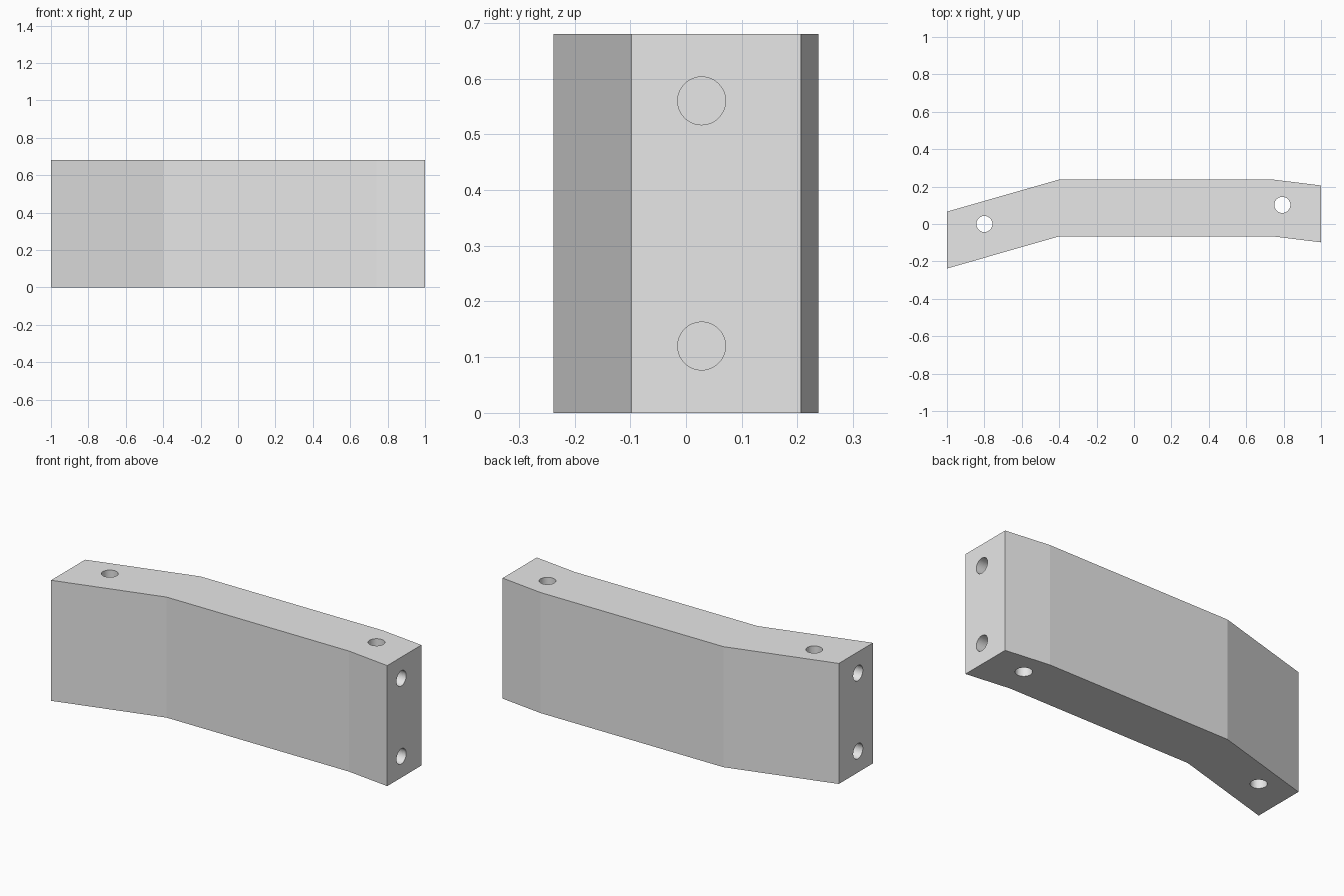
import bpy
import bmesh
import math

cube = bpy.data.objects.get("Cube")
if cube:
    bpy.data.objects.remove(cube, do_unlink=True)

HEIGHT = 0.68
THICK = 0.304
HOLE_R = 0.043
HOLE_DEPTH = 0.13

grey = bpy.data.materials.new("light grey")
grey.use_nodes = True
colour = (0.8, 0.8, 0.8, 1)
grey.diffuse_color = colour
grey.node_tree.nodes["Principled BSDF"].inputs["Base Color"].default_value = colour

# Bent bar: a front line offset backwards, then extruded upwards
front = [(-1, -0.238), (-0.4, -0.066), (0.74, -0.066), (1, -0.098)]
back = [(x, y + THICK) for x, y in reversed(front)]
bm = bmesh.new()
base = bm.faces.new([bm.verts.new((x, y, 0)) for x, y in front + back])
top = bmesh.ops.extrude_face_region(bm, geom=[base])["geom"]
bmesh.ops.translate(bm, vec=(0, 0, HEIGHT),
                    verts=[v for v in top if isinstance(v, bmesh.types.BMVert)])
bmesh.ops.recalc_face_normals(bm, faces=bm.faces)
mesh = bpy.data.meshes.new("bent_bar")
bm.to_mesh(mesh)
bm.free()
mesh.materials.append(grey)
bar = bpy.data.objects.new("bent_bar", mesh)
bpy.context.collection.objects.link(bar)


def drill(name, centre, length, along_x=False):
    """Cut a round hole into the bar."""
    bpy.ops.mesh.primitive_cylinder_add(
        vertices=48, radius=HOLE_R, depth=length, location=centre,
        rotation=(0, math.pi / 2 if along_x else 0, 0))
    cutter = bpy.context.object
    cutter.name = name
    cutter.data.materials.append(grey)
    cut = bar.modifiers.new(name, "BOOLEAN")
    cut.operation = "DIFFERENCE"
    cut.solver = "EXACT"
    cut.object = cutter
    bpy.context.view_layer.objects.active = bar
    bpy.ops.object.modifier_apply(modifier=name)
    bpy.data.objects.remove(cutter, do_unlink=True)


# Vertical through holes
for name, x, y in [("left_pin_hole", 0.793, 0.102), ("right_pin_hole", -0.8, 0)]:
    drill(name, (x, y, HEIGHT / 2), HEIGHT * 2)

# Blind holes in both ends, an upper and a lower one each
for side, y in [(1, 0.028), (-1, -0.105)]:
    for z in (0.12, 0.56):
        drill("end_hole", (side, y, z), HOLE_DEPTH * 2, along_x=True)

# Smooth hole walls, sharp edges elsewhere
bpy.ops.object.select_all(action="DESELECT")
bar.select_set(True)
bpy.context.view_layer.objects.active = bar
bpy.ops.object.shade_smooth_by_angle(angle=math.radians(7))
for face in bar.data.polygons:
    if face.area > 0.05:
        face.use_smooth = False
